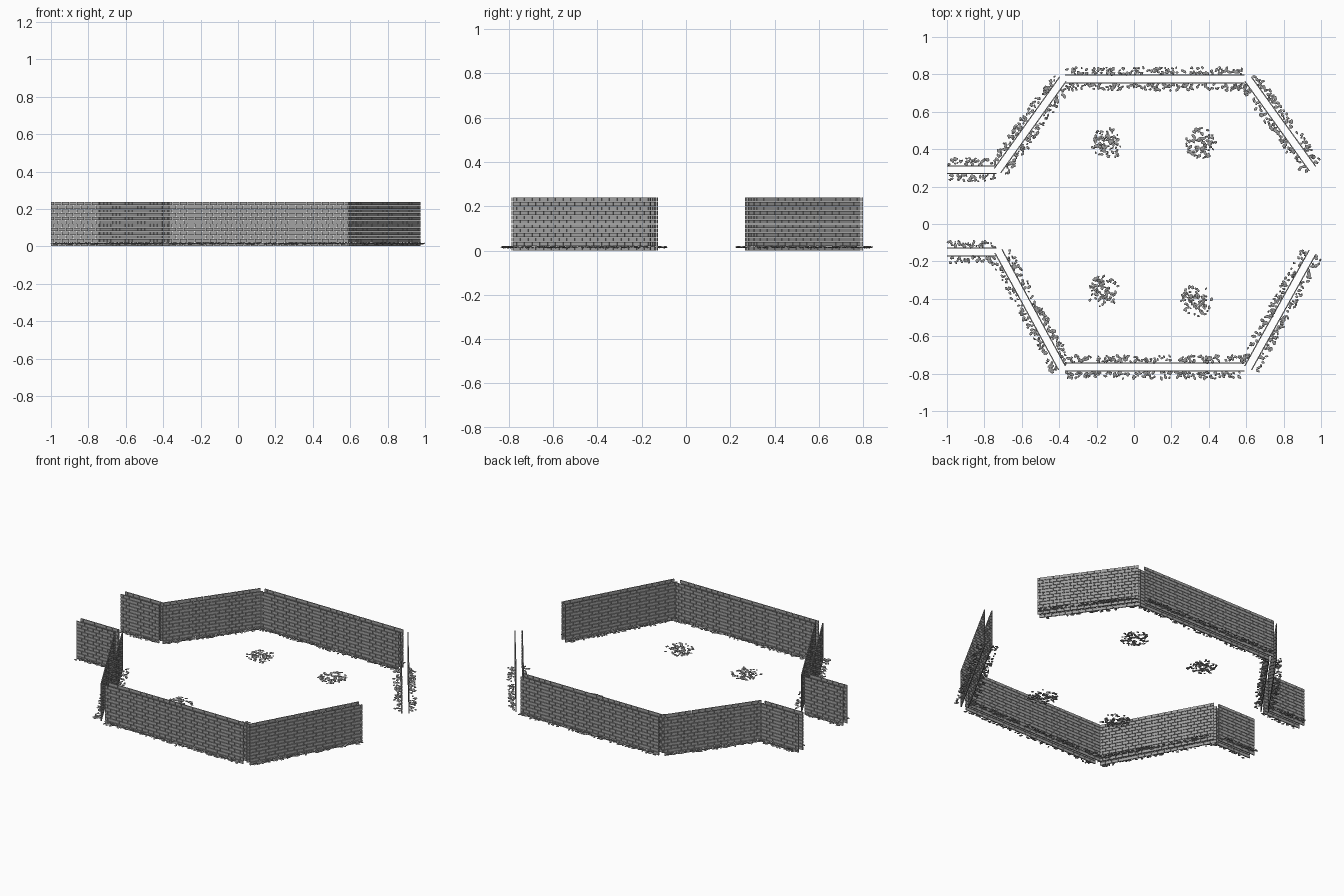
import bpy, bmesh, math, random
from mathutils import Vector, Matrix

random.seed(7)
cube = bpy.data.objects.get("Cube")
if cube:
    bpy.data.objects.remove(cube)


def make_material(name, value):
    mat = bpy.data.materials.new(name)
    mat.use_nodes = True
    colour = (value, value, value, 1)
    mat.diffuse_color = colour
    mat.node_tree.nodes["Principled BSDF"].inputs["Base Color"].default_value = colour
    return mat


stone_grey = make_material("stone grey", 0.36)

HEIGHT, ROWS = 0.24, 12        # wall height and brick courses
BRICK, GAP = 0.04, 0.0025      # brick length and joint
LEAF, THICK = 0.021, 0.006     # leaf offset from the wall axis, leaf thickness


def finish(bm, name):
    mesh = bpy.data.meshes.new(name)
    bm.to_mesh(mesh)
    bm.free()
    mesh.materials.append(stone_grey)
    obj = bpy.data.objects.new(name, mesh)
    bpy.context.collection.objects.link(obj)
    return obj


def axes(start, end):
    a, b = Vector((*start, 0)), Vector((*end, 0))
    turn = Matrix.Rotation(math.atan2(b.y - a.y, b.x - a.x), 4, "Z")
    return Matrix.Translation(a) @ turn, (b - a).length


def add_bricks(bm, place, length, offset):
    # One leaf of bricks in running bond, cut flush at both ends
    course = HEIGHT / ROWS
    for row in range(ROWS):
        x = -BRICK / 2 if row % 2 else 0
        while x < length - GAP:
            left, right = max(x, 0), min(x + BRICK - GAP, length)
            if right - left > GAP:
                spot = Vector(((left + right) / 2, offset, (row + 0.5) * course))
                size = Matrix.Diagonal((right - left, THICK, course - GAP, 1))
                bmesh.ops.create_cube(bm, size=1, matrix=place @ Matrix.Translation(spot) @ size)
            x += BRICK


def add_pebble(bm, spot):
    # A flat, irregular stone chip
    r = random.uniform(0.006, 0.011)
    spin = Matrix.Rotation(random.uniform(0, math.tau), 4, "Z")
    size = Matrix.Diagonal((r * random.uniform(1, 1.4), r * 0.8, 0.003, 1))
    chip = bmesh.ops.create_icosphere(bm, subdivisions=1, radius=1,
                                      matrix=Matrix.Translation(spot) @ spin @ size)
    for v in chip["verts"]:
        k = random.uniform(0.8, 1.15)
        v.co.x = spot.x + (v.co.x - spot.x) * k
        v.co.y = spot.y + (v.co.y - spot.y) * k


def pebble_height():
    return random.uniform(0.013, 0.018)


def build_wall(name, start, end):
    place, length = axes(start, end)
    bm = bmesh.new()
    for side in (-1, 1):
        add_bricks(bm, place, length, side * LEAF)
    finish(bm, name + "_bricks")
    # Stone chips strewn along both feet of the wall
    bm = bmesh.new()
    for side in (-1, 1):
        for i in range(int(length * 150)):
            out = LEAF + 0.006 + 0.034 * random.random() ** 1.2
            x = random.uniform(0.008, length - 0.008)
            add_pebble(bm, place @ Vector((x, side * out, pebble_height())))
    finish(bm, name + "_pebbles")


walls = {
    "back_wall": ((-0.37, 0.775), (0.59, 0.775)),
    "back_right_wall": ((-0.73, 0.285), (-0.38, 0.775)),
    "back_left_wall": ((0.61, 0.775), (0.955, 0.295)),
    "back_entrance_wall": ((-1, 0.29), (-0.735, 0.29)),
    "front_wall": ((-0.37, -0.765), (0.59, -0.765)),
    "front_right_wall": ((-0.725, -0.145), (-0.385, -0.77)),
    "front_left_wall": ((0.61, -0.77), (0.955, -0.15)),
    "front_entrance_wall": ((-1, -0.15), (-0.735, -0.15)),
}
for name, (start, end) in walls.items():
    build_wall(name, start, end)

# Round patches of stone chips on the floor
patches = {
    "back_right_patch": (-0.145, 0.43),
    "back_left_patch": (0.355, 0.43),
    "front_right_patch": (-0.165, -0.36),
    "front_left_patch": (0.335, -0.41),
}
for name, (cx, cy) in patches.items():
    bm = bmesh.new()
    for i in range(95):
        angle, r = random.uniform(0, math.tau), random.uniform(0.015, 0.085)
        add_pebble(bm, Vector((cx + r * math.cos(angle), cy + r * math.sin(angle), pebble_height())))
    finish(bm, name)
